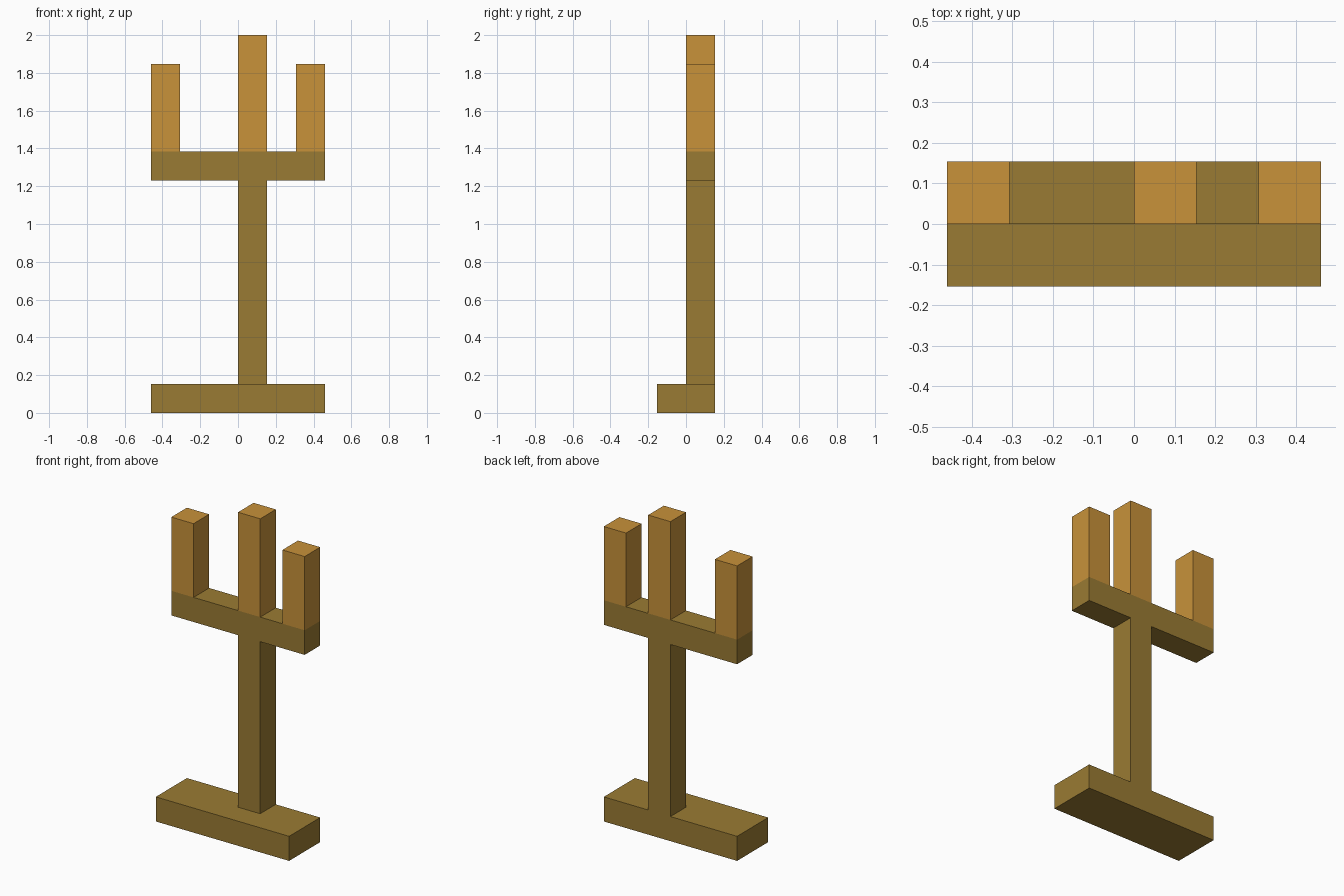
import bpy

if "Cube" in bpy.data.objects:
    bpy.data.objects.remove(bpy.data.objects["Cube"])

U = 2 / 13  # one block of the model's grid


def material(name, color):
    mat = bpy.data.materials.new(name)
    mat.diffuse_color = (*color, 1)
    mat.use_nodes = True
    mat.node_tree.nodes["Principled BSDF"].inputs["Base Color"].default_value = mat.diffuse_color
    return mat


def block(name, mat, low, high):
    """Box between two corners given in grid blocks."""
    center = [(a + b) / 2 * U for a, b in zip(low, high)]
    bpy.ops.mesh.primitive_cube_add(size=1, location=center)
    obj = bpy.context.object
    obj.name = name
    obj.scale = [(b - a) * U for a, b in zip(low, high)]
    bpy.ops.object.transform_apply(location=False, rotation=False, scale=True)
    obj.data.materials.append(mat)
    return obj


brown = material("dark_brown", (0.323, 0.198, 0.033))
orange = material("light_orange", (0.578, 0.287, 0.042))

# Foot, post and crossbar
block("base", brown, (-3, -1, 0), (3, 1, 1))
block("post", brown, (0, 0, 1), (1, 1, 8))
block("crossbar", brown, (-3, 0, 8), (3, 1, 9))

# Three upright prongs, the middle one taller
for name, x, top in (("left_prong", -3, 12), ("middle_prong", 0, 13), ("right_prong", 2, 12)):
    block(name, orange, (x, 0, 9), (x + 1, 1, top))
